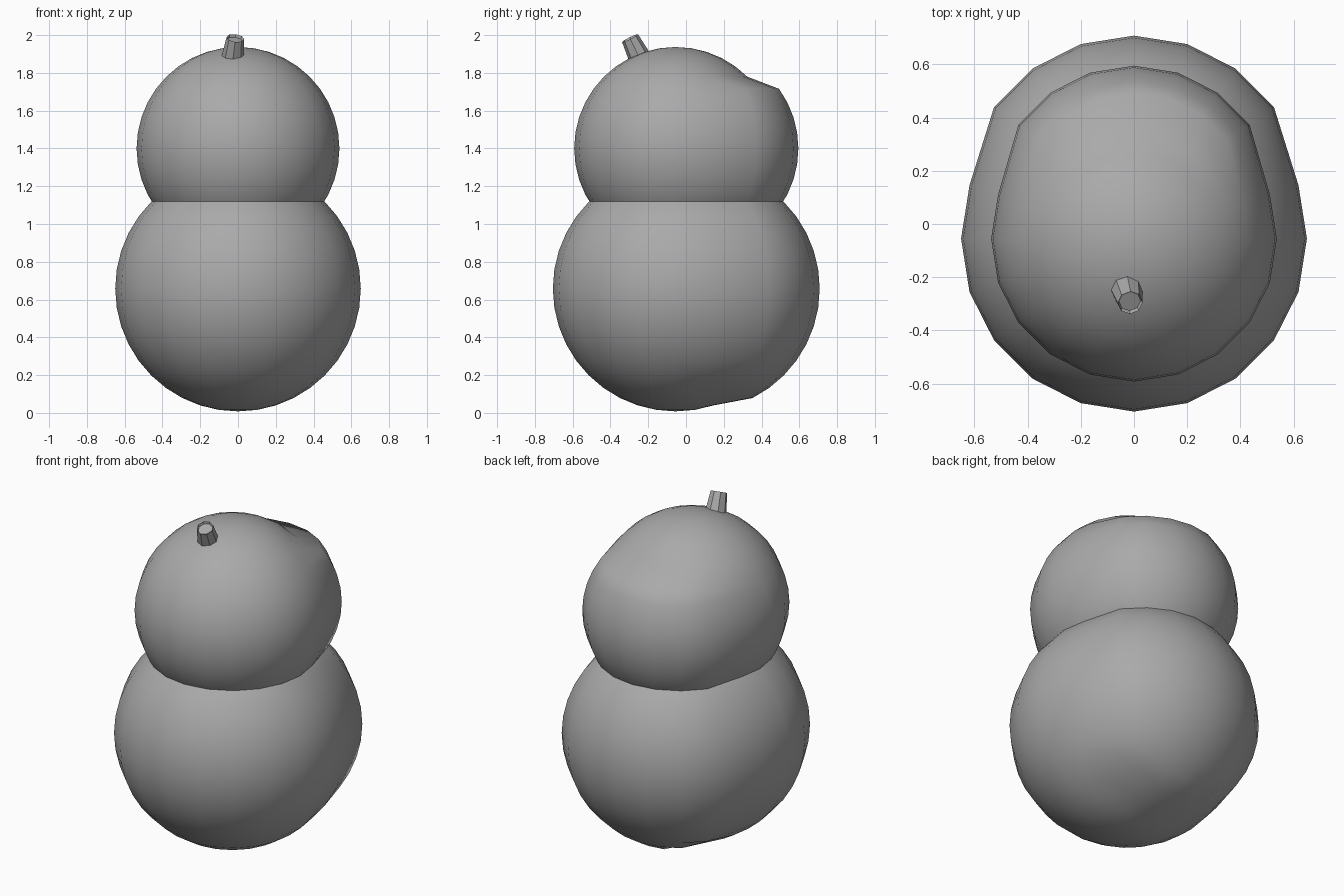
import bpy, bmesh, math
from mathutils import Vector

cube = bpy.data.objects.get("Cube")
if cube:
    bpy.data.objects.remove(cube, do_unlink=True)

grey = bpy.data.materials.new("plain_grey")
grey.use_nodes = True
colour = (0.4, 0.4, 0.4, 1)
grey.diffuse_color = colour
grey.node_tree.nodes["Principled BSDF"].inputs["Base Color"].default_value = colour

AXIS_Y = -0.055   # both balls share this upright axis
BULGE = 0.113     # how far the back is pulled out


def add_object(name, bm):
    mesh = bpy.data.meshes.new(name)
    bm.normal_update()
    bm.to_mesh(mesh)
    bm.free()
    mesh.materials.append(grey)
    obj = bpy.data.objects.new(name, mesh)
    bpy.context.collection.objects.link(obj)
    return obj


def ball(name, radius, z):
    """Smooth ball whose back is pulled outward below the crown."""
    bm = bmesh.new()
    bmesh.ops.create_uvsphere(bm, u_segments=20, v_segments=20, radius=radius)
    for v in bm.verts:
        pulled = v.co.y > 0.25 and v.co.z + z < 1.75
        v.co += Vector((0, AXIS_Y + (BULGE if pulled else 0), z))
    for f in bm.faces:
        f.smooth = True
    return add_object(name, bm)


# Body and head
ball("body", 0.65, 0.658)
ball("head", 0.537, 1.4)

# Stem: short tapered stub, tilted forward, with a hollowed end
base, tip = Vector((-0.03, -0.235, 1.86)), Vector((-0.014, -0.296, 1.984))
axis = tip - base
bm = bmesh.new()
bmesh.ops.create_cone(bm, cap_ends=True, segments=8, radius1=0.062,
                      radius2=0.047, depth=axis.length)
end = max(bm.faces, key=lambda f: f.calc_center_median().z)
bmesh.ops.inset_individual(bm, faces=[end], thickness=0.006)
for v in end.verts:
    v.co.z -= 0.015
turn = Vector((0, 0, 1)).rotation_difference(axis)
for v in bm.verts:
    v.co = turn @ v.co + (base + tip) / 2
add_object("stem", bm)
